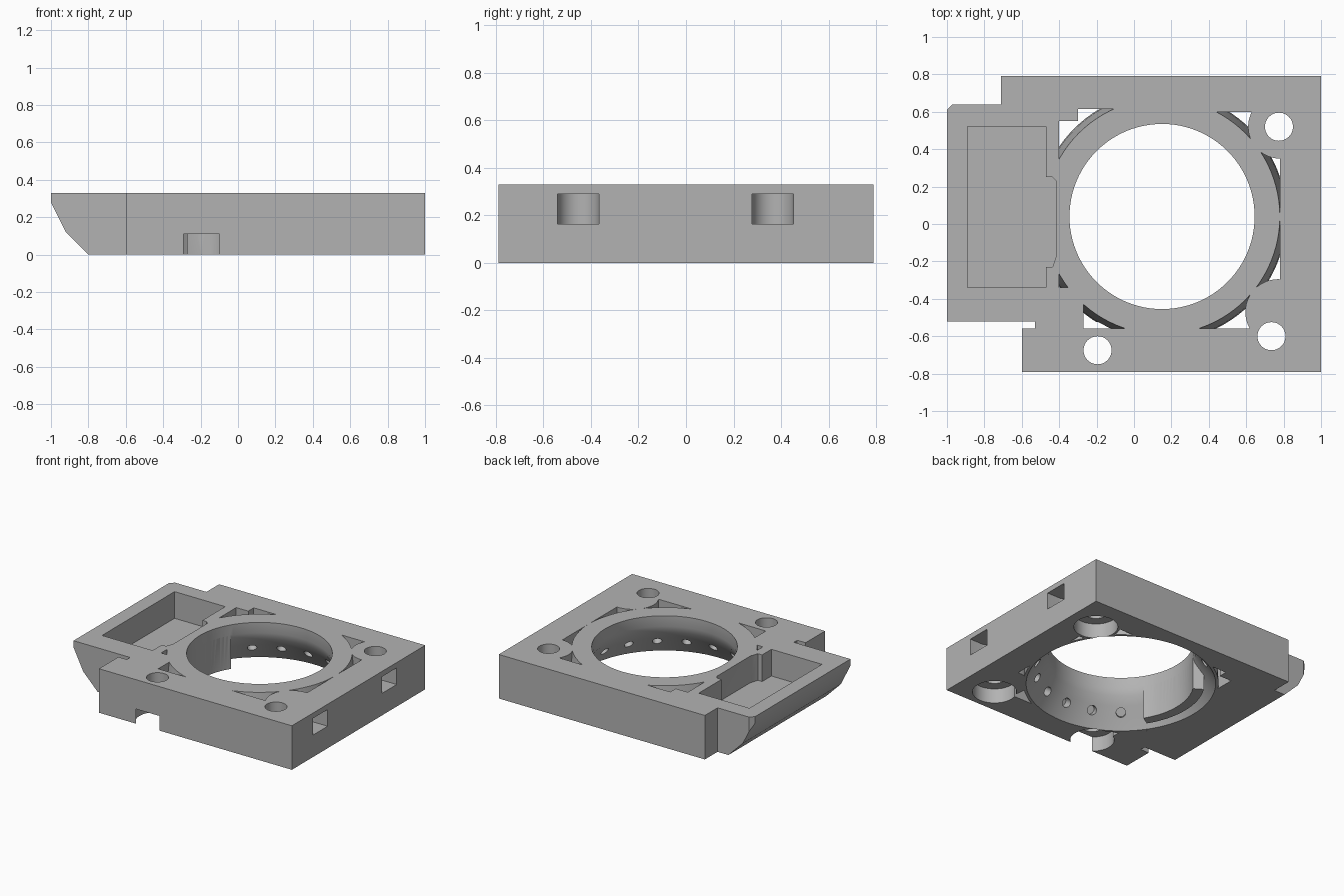
import bpy, math
from math import cos, sin, radians

if "Cube" in bpy.data.objects:
    bpy.data.objects.remove(bpy.data.objects["Cube"])

H = 0.33                 # block height
CX, CY = 0.15, 0.04      # ring centre

grey = bpy.data.materials.new("plain grey")
grey.use_nodes = True
grey.diffuse_color = (0.45, 0.45, 0.45, 1)
grey.node_tree.nodes["Principled BSDF"].inputs["Base Color"].default_value = (0.45, 0.45, 0.45, 1)


def make(name, verts, faces):
    mesh = bpy.data.meshes.new(name)
    mesh.from_pydata(verts, [], faces)
    mesh.materials.append(grey)
    obj = bpy.data.objects.new(name, mesh)
    bpy.context.collection.objects.link(obj)
    bpy.context.view_layer.update()
    return obj


def prism(name, outline, z0, z1, along_y=False):
    """Extrude a counter-clockwise outline along z, or an x-z outline along y."""
    n = len(outline)
    if along_y:
        verts = [(x, -z0, z) for x, z in outline] + [(x, -z1, z) for x, z in outline]
    else:
        verts = [(x, y, z) for z in (z0, z1) for x, y in outline]
    faces = [tuple(reversed(range(n))), tuple(range(n, 2 * n))]
    faces += [(i, (i + 1) % n, (i + 1) % n + n, i + n) for i in range(n)]
    return make(name, verts, faces)


def box(name, x0, x1, y0, y1, z0, z1):
    return prism(name, [(x0, y0), (x1, y0), (x1, y1), (x0, y1)], z0, z1)


def disc(name, x, y, r, z0, z1, n=48):
    pts = [(x + r * cos(math.tau * i / n), y + r * sin(math.tau * i / n)) for i in range(n)]
    return prism(name, pts, z0, z1)


def turned(name, profile, n=96):
    """Revolve a closed r-z profile (counter-clockwise) around the ring axis."""
    m = len(profile)
    verts = [(CX + r * cos(math.tau * i / n), CY + r * sin(math.tau * i / n), z)
             for i in range(n) for r, z in profile]
    faces = [(i * m + j, (i + 1) % n * m + j, (i + 1) % n * m + (j + 1) % m, i * m + (j + 1) % m)
             for i in range(n) for j in range(m)]
    obj = make(name, verts, faces)
    obj.data.flip_normals()
    return obj


def stack(name, rings, n=96):
    """Solid of circular sections around the ring axis, from bottom to top."""
    verts = [(CX + r * cos(math.tau * i / n), CY + r * sin(math.tau * i / n), z)
             for r, z in rings for i in range(n)]
    top = (len(rings) - 1) * n
    faces = [tuple(reversed(range(n))), tuple(range(top, top + n))]
    faces += [(k * n + i, k * n + (i + 1) % n, (k + 1) * n + (i + 1) % n, (k + 1) * n + i)
              for k in range(len(rings) - 1) for i in range(n)]
    return make(name, verts, faces)


def combine(target, other, operation):
    mod = target.modifiers.new("cut", "BOOLEAN")
    mod.operation, mod.solver, mod.object = operation, "EXACT", other
    bpy.context.view_layer.objects.active = target
    bpy.ops.object.modifier_apply(modifier=mod.name)
    bpy.data.objects.remove(other)


# main block with stepped outline and sloped end
body = prism("duct_body", [(-1, -0.52), (-0.53, -0.52), (-0.53, -0.56), (-0.6, -0.56),
                           (-0.6, -0.79), (1, -0.79), (1, 0.79), (-0.71, 0.79),
                           (-0.71, 0.64), (-0.97, 0.64), (-1, 0.61)], 0, H)


def cut(other):
    combine(body, other, "DIFFERENCE")


def add(other):
    combine(body, other, "UNION")


cut(prism("end_slope", [(-1.2, -0.1), (-0.8, -0.1), (-0.8, 0), (-0.92, 0.12),
                        (-1, 0.28), (-1.2, 0.28)], -1, 1, True))

# window around the ring
cut(prism("window", [(-0.27, -0.56), (0.78, -0.56), (0.78, 0.6), (0.3, 0.6), (0.3, 0.615),
                     (-0.3, 0.615), (-0.3, 0.55), (-0.4, 0.55), (-0.4, -0.34),
                     (-0.27, -0.34)], -0.1, H + 0.1))

# ring wall and corner bosses
add(stack("ring_wall", [(0.665, 0), (0.66, 0.1), (0.63, H)]))
add(disc("back_boss", 0.78, 0.52, 0.17, 0, H))
add(disc("front_boss", 0.77, -0.47, 0.175, 0, H))

# flared bore
cut(stack("bore", [(0.66, -0.05), (0.645, 0), (0.6, 0.07), (0.55, 0.14), (0.51, 0.2),
                   (0.495, 0.25), (0.495, H + 0.05)]))

# hidden air channel in the ring
cut(turned("air_channel", [(0.525, 0.285), (0.53, 0.22), (0.565, 0.165), (0.625, 0.08),
                           (0.635, 0.08), (0.61, 0.285)]))

# straight wall on the inlet side of the bore
arc = [radians(148 + 64 * i / 20) for i in range(21)]
sector = [(CX + 0.57 * cos(a), CY + 0.57 * sin(a)) for a in arc]
sector += [(CX + 0.495 * cos(a), CY + 0.495 * sin(a)) for a in reversed(arc)]
add(prism("inlet_wall", sector, 0, H))

# blower pocket with its stepped mouth
cut(prism("blower_pocket", [(-0.89, -0.34), (-0.47, -0.34), (-0.47, -0.23), (-0.435, -0.23),
                            (-0.415, -0.17), (-0.415, 0.23), (-0.435, 0.25), (-0.47, 0.25),
                            (-0.47, 0.52), (-0.89, 0.52)], 0.13, H + 0.1))

# round nozzle holes through the flared wall
for k in range(18):
    a = radians(k * 20 + 10)
    if 145 < k * 20 + 10 < 215:
        continue
    nozzle = disc("nozzle", 0, 0, 0.033, -0.05, 0.05, 16)
    nozzle.rotation_euler = (0, radians(55), a)
    nozzle.location = (CX + 0.585 * cos(a), CY + 0.585 * sin(a), 0.11)
    bpy.context.view_layer.update()
    cut(nozzle)

# screw holes with counterbores underneath
for x, y in ((0.775, 0.52), (0.735, -0.6), (-0.195, -0.675)):
    cut(disc("screw_hole", x, y, 0.075, -0.1, H + 0.1))
    cut(disc("counterbore", x, y, 0.15, -0.1, 0.11))

# round-ended slots in the side
for y in (-0.453, 0.365):
    cut(box("side_slot", 0.9, 1.1, y - 0.087, y + 0.087, 0.165, 0.29))
    cut(disc("slot_end", 0.9, y, 0.087, 0.165, 0.29))

bpy.ops.object.select_all(action="DESELECT")
body.select_set(True)
bpy.context.view_layer.objects.active = body
bpy.ops.object.shade_smooth_by_angle(angle=radians(30))
